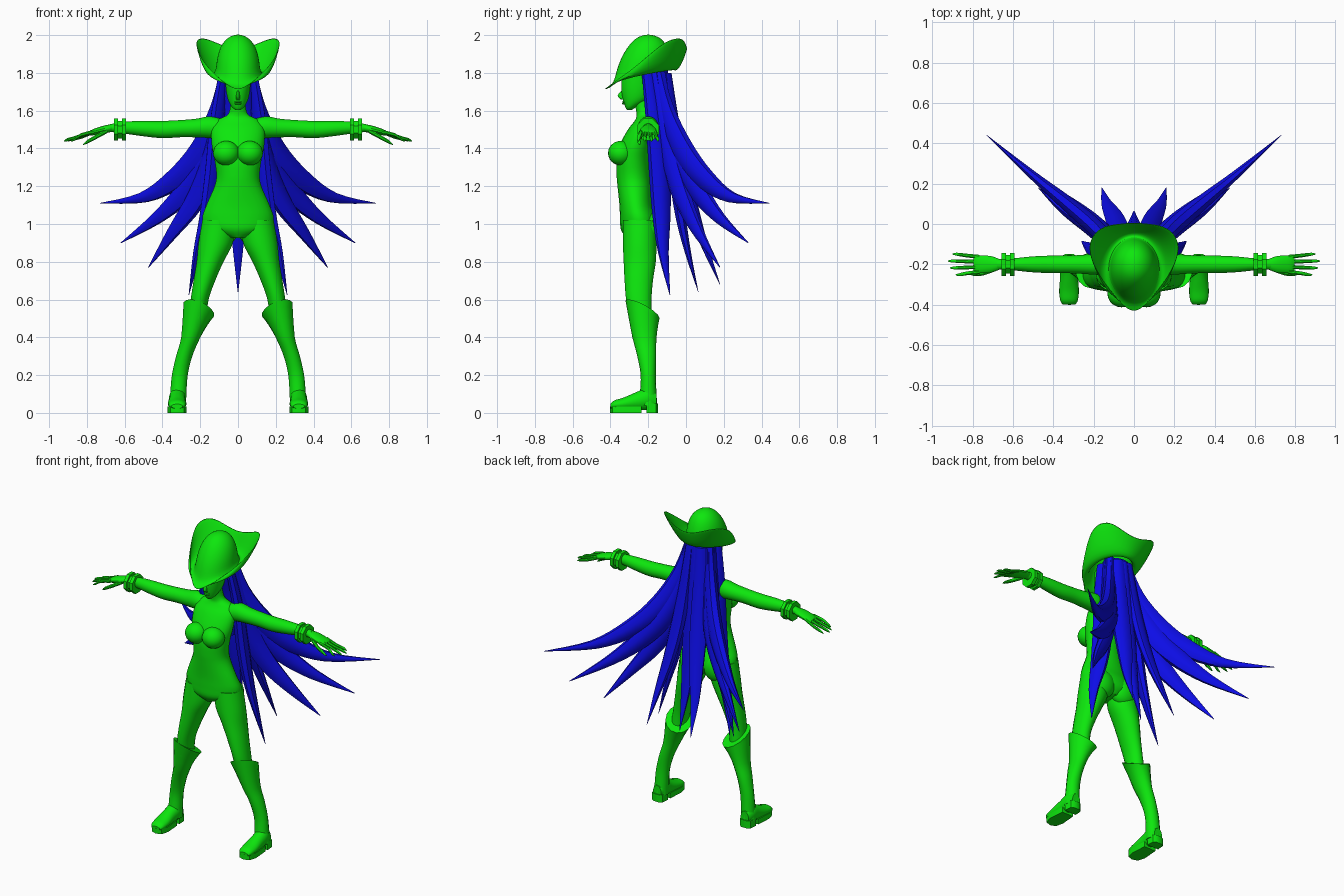
import bpy, bmesh, math
from mathutils import Vector, Matrix

cube = bpy.data.objects.get("Cube")
if cube:
    bpy.data.objects.remove(cube, do_unlink=True)


def material(name, rgb):
    m = bpy.data.materials.new(name)
    m.use_nodes = True
    m.diffuse_color = (*rgb, 1)
    m.node_tree.nodes["Principled BSDF"].inputs["Base Color"].default_value = (*rgb, 1)
    return m


GREEN = material("bright_green", (0.004, 0.8, 0.004))
BLUE = material("deep_blue", (0.004, 0.004, 0.8))
X, Y, Z = Vector((1, 0, 0)), Vector((0, 1, 0)), Vector((0, 0, 1))
SIDES = (("left", 1), ("right", -1))


def finish(name, bm, mat=GREEN, angle=40):
    bmesh.ops.recalc_face_normals(bm, faces=bm.faces)
    mesh = bpy.data.meshes.new(name)
    bm.to_mesh(mesh)
    bm.free()
    mesh.materials.append(mat)
    ob = bpy.data.objects.new(name, mesh)
    bpy.context.collection.objects.link(ob)
    bpy.ops.object.select_all(action='DESELECT')
    ob.select_set(True)
    bpy.context.view_layer.objects.active = ob
    bpy.ops.object.shade_smooth_by_angle(angle=math.radians(angle))
    return ob


def resample(rows, k):
    """Catmull-Rom interpolation of number rows."""
    out = []
    for i in range(len(rows) - 1):
        a, b, c, d = (rows[max(i - 1, 0)], rows[i], rows[i + 1],
                      rows[min(i + 2, len(rows) - 1)])
        for j in range(k):
            t = j / k
            out.append([0.5 * (2 * q + (r - p) * t + (2 * p - 5 * q + 4 * r - s) * t * t
                               + (3 * q - p - 3 * r + s) * t ** 3)
                        for p, q, r, s in zip(a, b, c, d)])
    return out + [list(rows[-1])]


def skin(bm, rings, closed_ends=True):
    loops = [[bm.verts.new(p) for p in ring] for ring in rings]
    n = len(loops[0])
    for a, b in zip(loops, loops[1:]):
        for i in range(n):
            bm.faces.new((a[i], a[(i + 1) % n], b[(i + 1) % n], b[i]))
    if closed_ends:
        bm.faces.new(loops[0])
        bm.faces.new(loops[-1])


def tube(name, rows, u=X, v=Y, s=1, n=20, k=4, mat=GREEN, warp=None, angle=40):
    """Rows are x, y, z and two radii along the axes u and v."""
    rings = []
    for x, y, z, ru, rv in resample(rows, k):
        ring = []
        for i in range(n):
            a = math.tau * (i + 0.5) / n
            p = Vector((x, y, z)) + u * ru * math.cos(a) + v * rv * math.sin(a)
            p = warp(p) if warp else p
            ring.append((p.x * s, p.y, p.z))
        rings.append(ring)
    bm = bmesh.new()
    skin(bm, rings)
    return finish(name, bm, mat, angle)


def ball(name, centre, radii):
    bm = bmesh.new()
    bmesh.ops.create_uvsphere(bm, u_segments=20, v_segments=12, radius=1,
                              matrix=Matrix.Translation(centre) @ Matrix.Diagonal((*radii, 1)))
    return finish(name, bm)


def prism(name, outline, z0, z1, s):
    bm = bmesh.new()
    skin(bm, [[(x * s, y, z) for x, y in outline] for z in (z0, z1)])
    return finish(name, bm)


# Torso, neck and head
tube("torso", [(0, -.245, .925, .04, .07), (0, -.245, .97, .17, .1), (0, -.25, 1.03, .19, .1),
               (0, -.265, 1.1, .168, .088), (0, -.275, 1.2, .125, .088), (0, -.28, 1.26, .115, .088),
               (0, -.28, 1.34, .125, .088), (0, -.265, 1.42, .14, .085), (0, -.24, 1.5, .14, .068),
               (0, -.22, 1.55, .11, .05), (0, -.222, 1.585, .05, .04), (0, -.24, 1.67, .038, .04)], n=28)
tube("head", [(0, -.3, 1.603, .012, .012), (0, -.292, 1.62, .033, .03), (0, -.265, 1.66, .054, .07),
              (0, -.255, 1.72, .065, .088), (0, -.25, 1.8, .07, .09)], n=24)
tube("nose", [(0, -.325, 1.715, .006, .008), (0, -.345, 1.68, .01, .017), (0, -.335, 1.66, .012, .01)], n=10)
for lip, z in (("upper_lip", 1.646), ("lower_lip", 1.637)):
    ball(lip, (0, -.327, z), (.02, .012, .005))


# Slanted boot top
def cuff(p):
    w = max(0, (p.z - .4) / .145)
    return p + Z * w * (.35 * (p.x - .2) - .5 * (p.y + .23))


for side, s in SIDES:
    ball(side + "_breast", (s * .062, -.345, 1.375), (.07, .068, .065))
    ball(side + "_buttock", (s * .085, -.2, .975), (.09, .065, .09))

    # Leg, boot and sole
    tube(side + "_leg", [(.1, -.245, 1.02, .09, .09), (.118, -.245, .9, .092, .09),
                         (.148, -.245, .8, .072, .086), (.178, -.25, .7, .058, .076),
                         (.203, -.25, .6, .048, .068), (.215, -.24, .5, .048, .06)], s=s)
    tube(side + "_boot", [(.32, -.2, .04, .046, .048), (.316, -.2, .1, .044, .044),
                          (.308, -.2, .2, .043, .04), (.285, -.208, .3, .044, .05),
                          (.25, -.22, .4, .052, .064), (.208, -.23, .545, .082, .09)],
         s=s, n=14, warp=cuff)
    tube(side + "_foot", [(.32, -.155, .06, .03, .045), (.32, -.2, .075, .045, .06),
                          (.322, -.26, .062, .045, .05), (.322, -.33, .048, .049, .034),
                          (.322, -.38, .042, .044, .024), (.322, -.4, .035, .03, .012)],
         v=Z, s=s, n=16)
    prism(side + "_sole", [(.28, -.235), (.272, -.34), (.285, -.39), (.32, -.403),
                           (.357, -.39), (.372, -.34), (.364, -.235)], 0, .035, s)
    prism(side + "_heel", [(.28, -.21), (.364, -.21), (.36, -.16), (.34, -.148),
                           (.3, -.148), (.284, -.16)], 0, .05, s)

    # Arm and octagonal bracelet
    tube(side + "_arm", [(.08, -.21, 1.5, .05, .055), (.15, -.2, 1.512, .055, .058),
                         (.22, -.2, 1.508, .05, .05), (.3, -.2, 1.505, .045, .046),
                         (.4, -.2, 1.5, .044, .046), (.5, -.2, 1.505, .04, .041),
                         (.6, -.2, 1.51, .03, .032), (.68, -.2, 1.508, .026, .02)],
         u=Y, v=Z, s=s)
    tube(side + "_bracelet", [(x, -.2, 1.5, r, r) for x, r in
                              ((.592, .04), (.592, .062), (.614, .062), (.614, .05), (.634, .05),
                               (.634, .062), (.656, .062), (.656, .04))],
         u=Y, v=Z, s=s, n=8, k=1, angle=30)

    # Hand with four fingers and a thumb
    tube(side + "_palm", [(.66, -.2, 1.51, .024, .02), (.71, -.2, 1.5, .042, .021),
                          (.77, -.2, 1.485, .044, .016), (.795, -.2, 1.477, .036, .009)],
         u=Y, v=Z, s=s, n=14)
    for i, reach in enumerate((.885, .912, .922, .9)):
        y = -.238 + .025 * i
        spread = (i - 1.5) * .009
        tube(f"{side}_finger_{i + 1}", [(.765, y, 1.487, .011, .011),
                                        (.83, y + spread / 2, 1.472 - .004 * i, .01, .01),
                                        (reach - .02, y + spread, 1.448, .008, .008),
                                        (reach, y + spread, 1.438, .002, .002)],
             u=Y, v=Z, s=s, n=8, k=2)
    tube(side + "_thumb", [(.69, -.22, 1.495, .016, .014), (.75, -.245, 1.462, .012, .013),
                           (.8, -.248, 1.434, .009, .01), (.82, -.245, 1.42, .002, .002)],
         u=Y, v=Z, s=s, n=8, k=2)


# Hat: crown rings flow into a brim that is turned up at the sides and back
def crown(rx, ry, cy, z, tilt=0):
    return [(rx * math.sin(a), cy - ry * math.cos(a), z - tilt * math.cos(a))
            for a in (math.tau * i / 16 for i in range(16))]


half_edge = [(0, -.455, 1.7), (.07, -.385, 1.745), (.13, -.305, 1.8), (.187, -.225, 1.87),
             (.222, -.14, 1.95), (.218, -.075, 1.99), (.17, -.015, 1.995), (.08, 0, 1.95),
             (0, .005, 1.93)]
edge = half_edge + [(-x, y, z) for x, y, z in half_edge[-2:0:-1]]
fold = [(.175 * math.sin(a), -.22 - .185 * math.cos(a), 1.77 - .045 * math.cos(a) + .03 * abs(math.sin(a)))
        for a in (math.tau * i / 16 for i in range(16))]
bm = bmesh.new()
skin(bm, [crown(.012, .012, -.2, 2.003), crown(.055, .065, -.2, 1.99), crown(.098, .11, -.21, 1.94, .01),
          crown(.118, .145, -.22, 1.86, .02), crown(.12, .158, -.225, 1.785, .03), fold, edge],
     closed_ends=False)
bmesh.ops.holes_fill(bm, edges=[e for e in bm.edges if e.is_boundary and e.verts[0].co.z > 2], sides=16)
hat = finish("hat", bm, angle=80)
solid = hat.modifiers.new("thickness", 'SOLIDIFY')
solid.thickness = .008
smooth = hat.modifiers.new("smooth", 'SUBSURF')
smooth.levels = smooth.render_levels = 2


# Hair: long tapering locks, wide across and thin through
def lock(name, path, width, s=1):
    last = len(path) - 1
    taper = (.6, .85, 1, .85, .5, 0.03)
    rows = [(*p, width * taper[round(i * 5 / last)], .65 * width * taper[round(i * 5 / last)])
            for i, p in enumerate(path)]
    run = Vector(path[-1]) - Vector(path[0])
    out = Vector((run.x, max(run.y, .05), 0)).normalized()
    across = Vector((out.y, -out.x, 0)) if run.xy.length < .35 else Vector((out.x, out.y, 1.1)).normalized()
    through = Z.cross(across).normalized() if across.z == 0 else Vector((-out.y, out.x, 0))
    tube(name, rows, u=across, v=through, s=s, n=8, k=4, mat=BLUE, angle=50)


locks = {
    "upper_lock": ([(.065, -.15, 1.8), (.11, -.1, 1.58), (.2, -.01, 1.38), (.33, .1, 1.24),
                    (.5, .24, 1.14), (.73, .44, 1.11)], .07),
    "middle_lock": ([(.06, -.14, 1.8), (.1, -.1, 1.55), (.17, -.02, 1.33), (.28, .07, 1.17),
                     (.43, .18, 1.03), (.62, .33, .9)], .07),
    "lower_lock": ([(.065, -.17, 1.8), (.1, -.13, 1.55), (.15, -.07, 1.3), (.23, -.01, 1.12),
                    (.35, .07, .95), (.475, .18, .77)], .068),
    "side_lock": ([(.075, -.2, 1.8), (.11, -.165, 1.55), (.13, -.14, 1.28), (.165, -.13, 1.05),
                   (.215, -.12, .85), (.26, -.085, .625)], .062),
    "back_lock": ([(.04, -.1, 1.8), (.055, -.07, 1.55), (.075, -.025, 1.3), (.1, .035, 1.08),
                   (.135, .1, .88), (.16, .18, .68)], .055),
}
for side, s in SIDES:
    for name, (path, width) in locks.items():
        lock(f"{side}_{name}", path, width, s)
lock("centre_lock", [(0, -.1, 1.8), (0, -.08, 1.55), (0, -.06, 1.3), (0, -.03, 1.05),
                     (0, .01, .85), (0, .065, .64)], .055)
tube("hair_base", [(0, -.17, 1.82, .085, .075), (0, -.165, 1.72, .09, .07), (0, -.15, 1.6, .085, .045),
                   (0, -.13, 1.45, .08, .035), (0, -.11, 1.3, .05, .02)], mat=BLUE)
